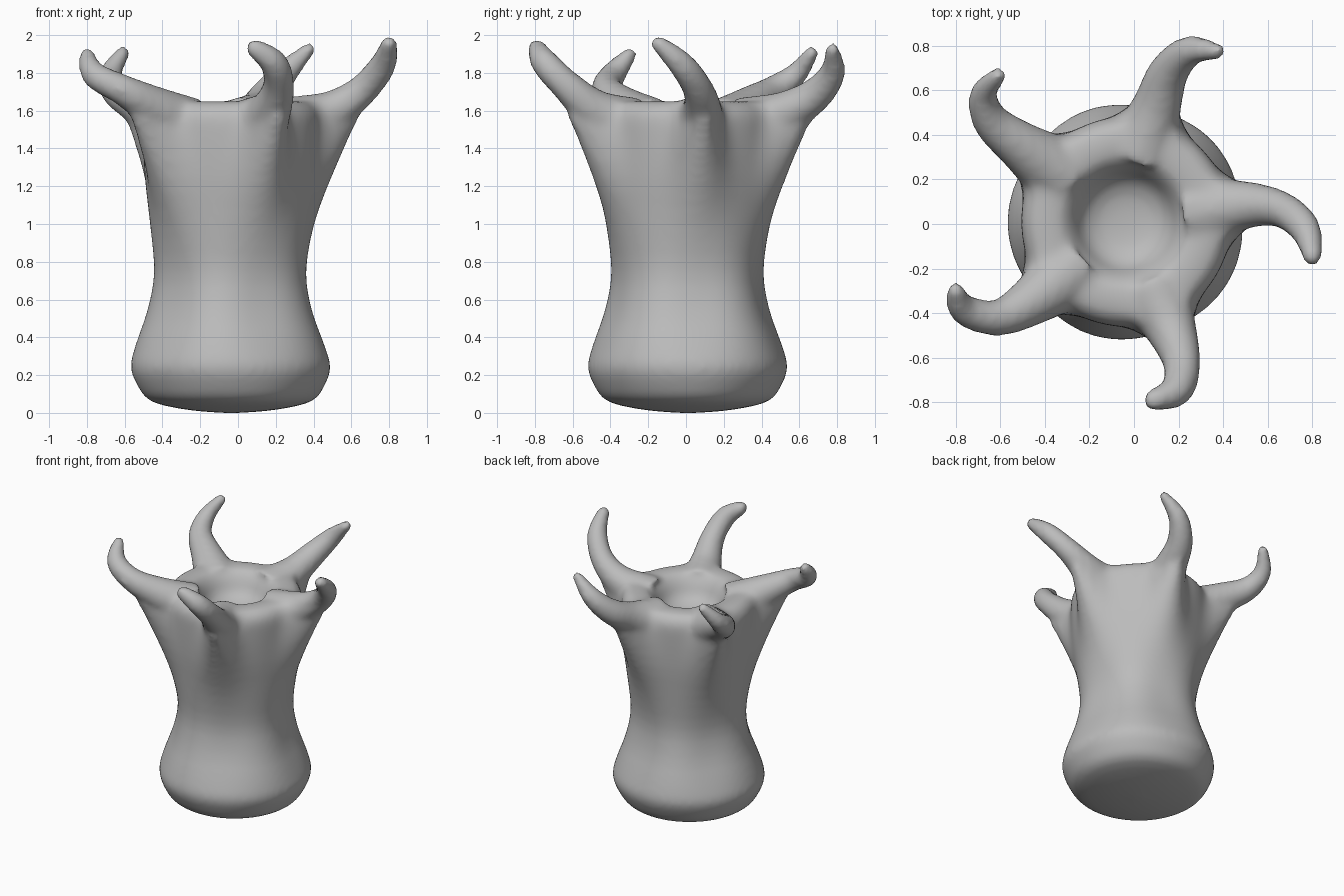
import bpy
import bmesh
import math
from mathutils import Vector, Matrix

CENTRE = Vector((-0.035, 0.01, 0))
SEGMENTS = 72
SIDES = 14

if "Cube" in bpy.data.objects:
    bpy.data.objects.remove(bpy.data.objects["Cube"], do_unlink=True)

# Clay material
clay = bpy.data.materials.new("grey_clay")
clay.use_nodes = True
clay.diffuse_color = (0.5, 0.5, 0.5, 1)
shader = next(n for n in clay.node_tree.nodes if n.type == "BSDF_PRINCIPLED")
shader.inputs["Base Color"].default_value = clay.diffuse_color


def spline(points, steps):
    """Catmull-Rom samples through points of any dimension."""
    pts = [points[0], *points, points[-1]]
    samples = []
    for a, b, c, d in zip(pts, pts[1:], pts[2:], pts[3:]):
        for i in range(steps):
            t = i / steps
            samples.append([
                q + t * (r - p + t * (2*p - 5*q + 4*r - s + t * (3*(q - r) + s - p))) / 2
                for p, q, r, s in zip(a, b, c, d)])
    return samples + [list(points[-1])]


def skin(bm, rings):
    """Closed skin over a stack of equal rings."""
    loops = [[bm.verts.new(co) for co in ring] for ring in rings]
    for low, high in zip(loops, loops[1:]):
        for i in range(len(low)):
            j = (i + 1) % len(low)
            bm.faces.new((low[i], low[j], high[j], high[i]))
    bm.faces.new(loops[0][::-1])
    bm.faces.new(loops[-1])


# Trunk profile: height, radius between ribs, rib reach, rib angular width
PROFILE = [
    (0, .04, 0, .4), (.012, .2, 0, .4), (.04, .36, 0, .4), (.075, .445, 0, .4),
    (.14, .495, -.005, .4), (.24, .535, -.012, .4), (.36, .51, -.022, .4),
    (.55, .447, -.03, .4), (.75, .412, -.02, .4), (1, .43, .01, .35),
    (1.25, .457, .08, .29), (1.48, .47, .175, .21), (1.58, .465, .23, .17),
    (1.635, .425, .19, .19), (1.65, .36, .08, .26), (1.64, .29, .01, .3),
    (1.59, .24, 0, .3), (1.5, .19, 0, .3), (1.455, .11, 0, .3), (1.445, .02, 0, .3),
]

# Horn centre lines: x, y, z, thickness radius
HORNS = [
    [(.27, .05, 1.51, .17), (.5, .085, 1.6, .11), (.66, .065, 1.71, .083),
     (.765, -.02, 1.84, .072), (.8, -.145, 1.955, .045)],
    [(.03, .32, 1.51, .17), (.1, .52, 1.59, .115), (.155, .68, 1.68, .092),
     (.25, .775, 1.8, .07), (.375, .775, 1.925, .038)],
    [(-.32, .22, 1.51, .17), (-.5, .345, 1.62, .115), (-.64, .46, 1.7, .085),
     (-.675, .58, 1.79, .063), (-.61, .665, 1.905, .04)],
    [(-.27, -.2, 1.51, .17), (-.45, -.34, 1.62, .115), (-.61, -.42, 1.71, .083),
     (-.76, -.385, 1.79, .07), (-.8, -.3, 1.895, .042)],
    [(.09, -.3, 1.51, .17), (.17, -.48, 1.6, .115), (.215, -.63, 1.73, .085),
     (.19, -.745, 1.85, .075), (.09, -.79, 1.93, .052)],
]
rib_angles = []
for horn in HORNS:
    root = Vector(horn[1][:3]) - CENTRE
    rib_angles.append(math.atan2(root.y, root.x))

bm = bmesh.new()

# Ribbed trunk with the bowl in its top
trunk = []
for z, radius, reach, width in spline(PROFILE, 3):
    ring = []
    for i in range(SEGMENTS):
        angle = math.tau * i / SEGMENTS
        bump = sum(math.exp(-(math.remainder(angle - rib, math.tau) / width) ** 2)
                   for rib in rib_angles)
        r = max(radius, .015) + reach * bump
        ring.append(CENTRE + Vector((r * math.cos(angle), r * math.sin(angle), z)))
    trunk.append(ring)
skin(bm, trunk)

# Curling horns, each a tapered tube with a ball at the tip
for horn in HORNS:
    path = spline(horn, 6)
    spots = [Vector(p[:3]) for p in path]
    tangent = (spots[1] - spots[0]).normalized()
    side = tangent.orthogonal().normalized()
    tube = []
    for k, spot in enumerate(spots):
        ahead = (spots[min(k + 1, len(spots) - 1)] - spots[max(k - 1, 0)]).normalized()
        side.rotate(tangent.rotation_difference(ahead))
        tangent = ahead
        up = tangent.cross(side)
        tube.append([spot + path[k][3] * (side * math.cos(a) + up * math.sin(a))
                     for a in (math.tau * i / SIDES for i in range(SIDES))])
    skin(bm, tube)
    bmesh.ops.create_icosphere(bm, subdivisions=2, radius=horn[-1][3],
                               matrix=Matrix.Translation(spots[-1]))

mesh = bpy.data.meshes.new("horned_vase")
bm.to_mesh(mesh)
bm.free()
mesh.materials.append(clay)
vase = bpy.data.objects.new("horned_vase", mesh)
bpy.context.collection.objects.link(vase)

# Fuse everything into one soft skin
remesh = vase.modifiers.new("fuse", "REMESH")
remesh.mode = "VOXEL"
remesh.voxel_size = 0.02
remesh.use_smooth_shade = True
soften = vase.modifiers.new("soften", "SMOOTH")
soften.factor = 0.5
soften.iterations = 9
